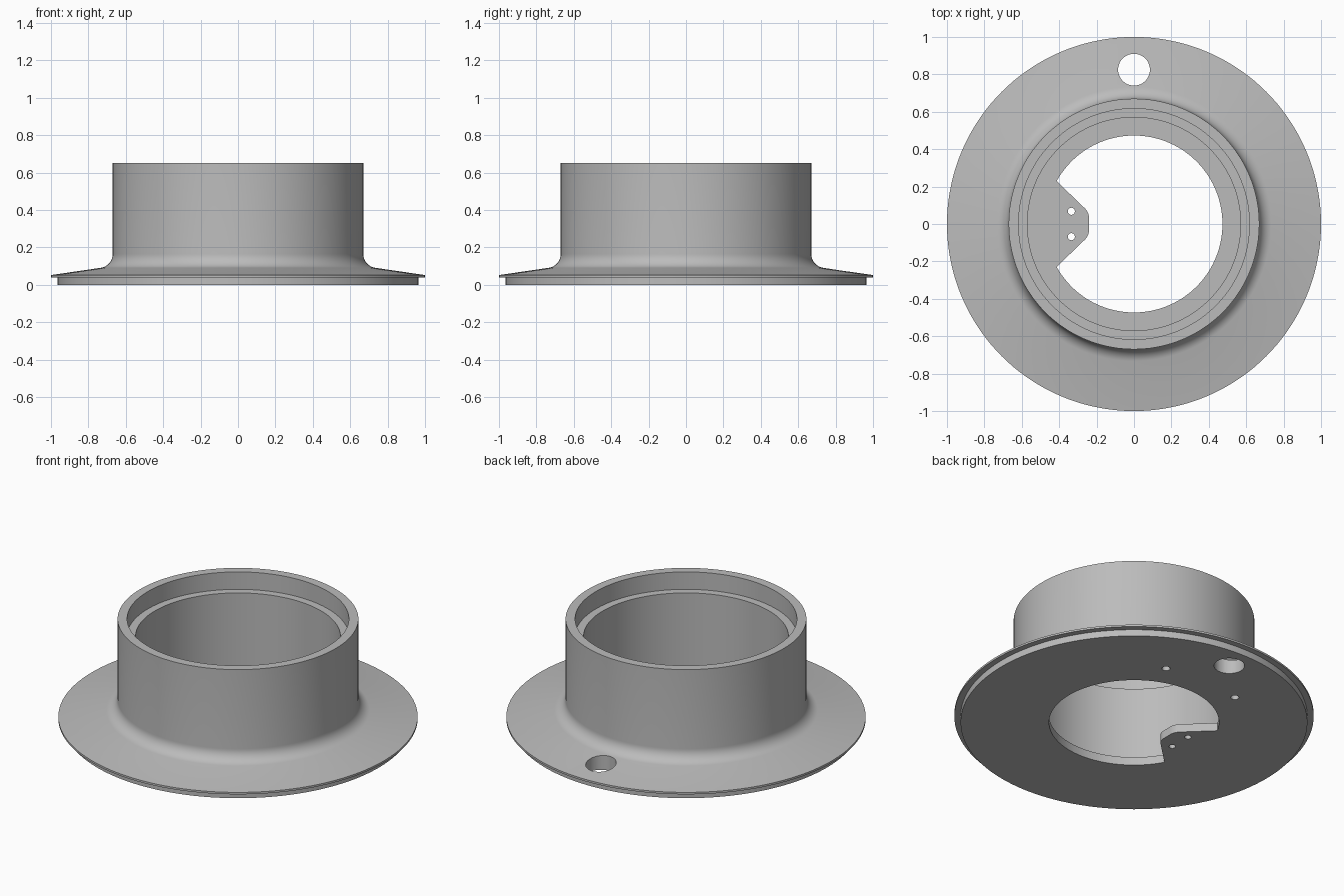
import bpy, bmesh, math

if "Cube" in bpy.data.objects:
    bpy.data.objects.remove(bpy.data.objects["Cube"])

SEGMENTS = 144

metal = bpy.data.materials.new("plain grey")
metal.diffuse_color = (0.5, 0.5, 0.5, 1)
metal.use_nodes = True
metal.node_tree.nodes["Principled BSDF"].inputs["Base Color"].default_value = metal.diffuse_color


def make_object(name, bm):
    bmesh.ops.recalc_face_normals(bm, faces=bm.faces)
    mesh = bpy.data.meshes.new(name)
    bm.to_mesh(mesh)
    bm.free()
    obj = bpy.data.objects.new(name, mesh)
    bpy.context.collection.objects.link(obj)
    mesh.materials.append(metal)
    return obj


def lathe(name, profile):
    """Revolve (radius, z) points that start and end on the axis."""
    bm = bmesh.new()
    verts = [bm.verts.new((r, 0, z)) for r, z in profile]
    edges = [bm.edges.new(pair) for pair in zip(verts, verts[1:])]
    bmesh.ops.spin(bm, geom=verts + edges, cent=(0, 0, 0), axis=(0, 0, 1),
                   angle=math.tau, steps=SEGMENTS)
    bmesh.ops.remove_doubles(bm, verts=bm.verts, dist=1e-4)
    return make_object(name, bm)


def prism(name, outline, z0, z1):
    """Extrude an (x, y) outline from z0 to z1."""
    bm = bmesh.new()
    face = bm.faces.new([bm.verts.new((x, y, z0)) for x, y in outline])
    new = bmesh.ops.extrude_face_region(bm, geom=[face])["geom"]
    bmesh.ops.translate(bm, vec=(0, 0, z1 - z0),
                        verts=[v for v in new if isinstance(v, bmesh.types.BMVert)])
    return make_object(name, bm)


def arc(cx, cy, r, start, end, steps):
    return [(cx + r * math.cos(math.radians(start + (end - start) * i / steps)),
             cy + r * math.sin(math.radians(start + (end - start) * i / steps)))
            for i in range(steps + 1)]


def circle(x, y, r, steps=32):
    return arc(x, y, r, 0, 360, steps)[:-1]


# Flanged collar: stepped base, sloped flange, fillet, tube with inner ledge
fillet = arc(0.745, 0.165, 0.075, 261, 180, 10)
collar = lathe("flanged_collar", [
    (0, 0), (0.965, 0), (0.965, 0.04), (1.0, 0.04), (1.0, 0.052),
    *fillet,
    (0.67, 0.652), (0.617, 0.652), (0.617, 0.545), (0.57, 0.545),
    (0.57, 0.05), (0, 0.05)])

# Central opening that leaves a rounded tab on the left
opening = arc(0, 0, 0.473, -151, 151, 100)
opening += arc(-0.315, 0.03, 0.075, 45, 0, 8)
opening += arc(-0.315, -0.03, 0.075, 0, -45, 8)

cutters = [
    prism("opening_cutter", opening, -0.1, 0.2),
    prism("cable_hole_cutter", circle(0, 0.825, 0.085, 48), -0.1, 0.3),
]
for side in (-1, 1):
    cutters.append(prism("tab_hole_cutter", circle(-0.335, side * 0.068, 0.019), -0.1, 0.2))
    cutters.append(prism("screw_hole_cutter", circle(side * 0.25, 0.575, 0.023), -0.1, 0.2))

# Cut every hole
bpy.context.view_layer.objects.active = collar
collar.select_set(True)
for cutter in cutters:
    mod = collar.modifiers.new(cutter.name, "BOOLEAN")
    mod.operation = "DIFFERENCE"
    mod.solver = "EXACT"
    mod.object = cutter
    bpy.ops.object.modifier_apply(modifier=mod.name)
    bpy.data.objects.remove(cutter)

bpy.ops.object.shade_smooth_by_angle(angle=math.radians(30))
